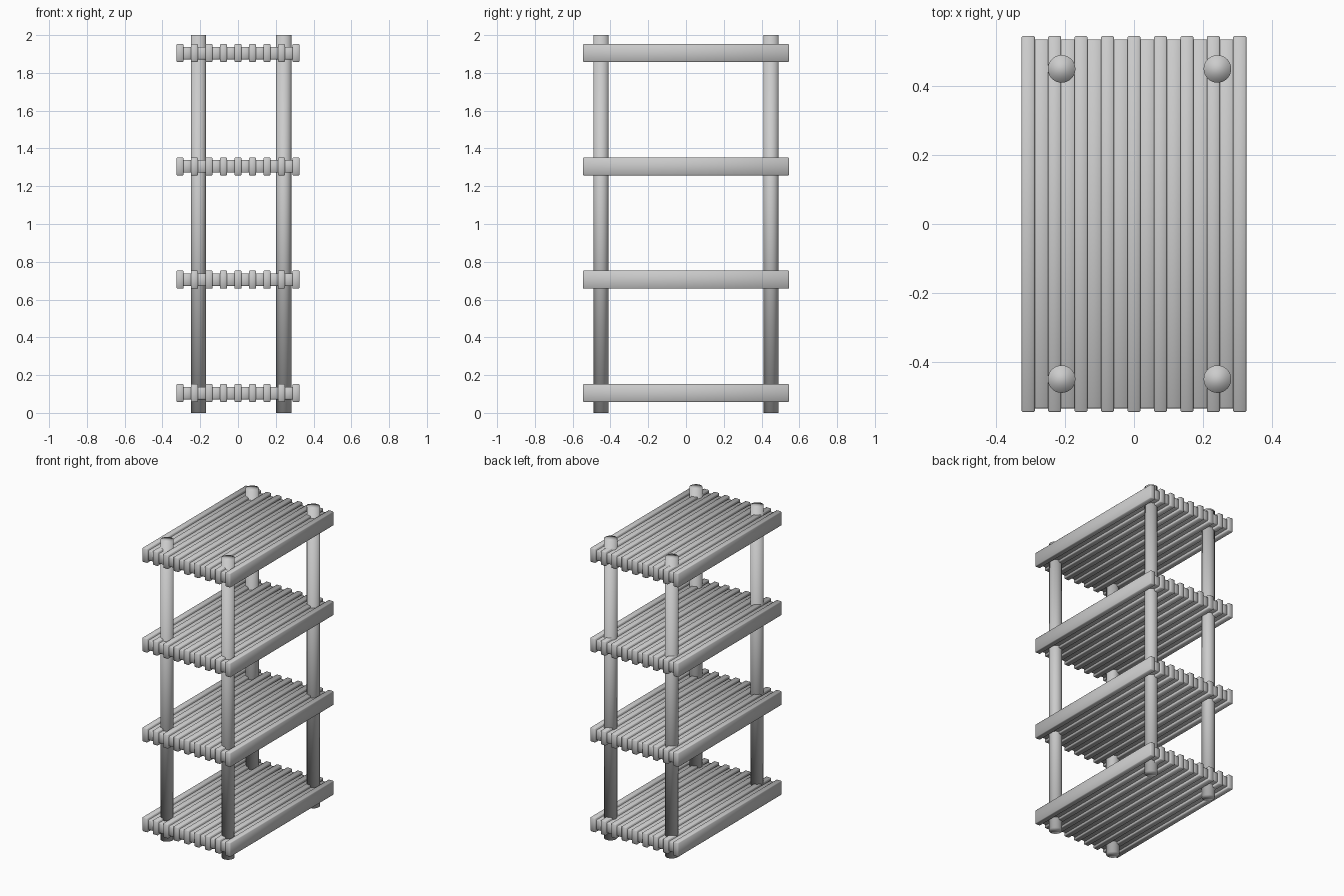
import bpy

if "Cube" in bpy.data.objects:
    bpy.data.objects.remove(bpy.data.objects["Cube"])

PITCH = 0.0767      # spacing of the tall slats
SLAT_W = 0.038
BEVEL = 0.004


def smooth(obj):
    for p in obj.data.polygons:
        p.use_smooth = True


def slat(name, x, z, size):
    bpy.ops.mesh.primitive_cube_add(size=1, location=(x, 0, z))
    o = bpy.context.object
    o.name = name
    o.scale = size
    bpy.ops.object.transform_apply(location=False, rotation=False, scale=True)
    smooth(o)
    b = o.modifiers.new("soft_edges", 'BEVEL')
    b.width = BEVEL
    b.segments = 1
    return o


# Four slatted shelves: nine tall slats with eight lower spacers between them
for level in range(4):
    z = 0.105 + 0.6 * level
    for i in range(-4, 5):
        slat(f"shelf_{level + 1}_slat", i * PITCH, z, (SLAT_W, 1.092, 0.095))
    for i in range(-4, 4):
        slat(f"shelf_{level + 1}_spacer", (i + 0.5) * PITCH, z,
             (PITCH - SLAT_W + 2 * BEVEL, 1.07, 0.066))

# Four round posts running through all shelves
for x in (-0.21, 0.242):
    for y in (-0.45, 0.45):
        bpy.ops.mesh.primitive_cylinder_add(vertices=32, radius=0.04, depth=2,
                                            location=(x, y, 1))
        post = bpy.context.object
        post.name = "post"
        smooth(post)
